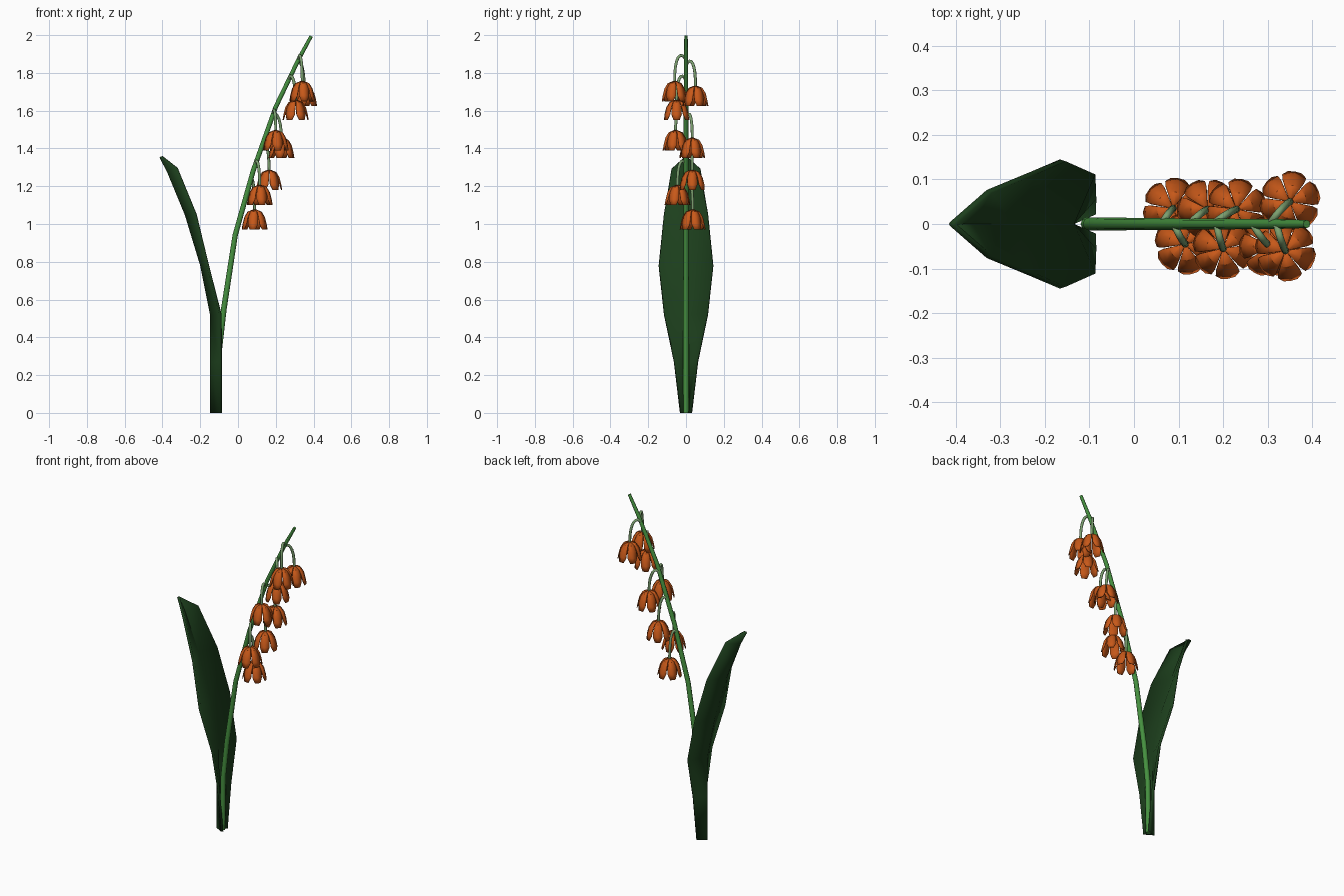
import bpy, bmesh, math
from mathutils import Vector

if "Cube" in bpy.data.objects:
    bpy.data.objects.remove(bpy.data.objects["Cube"])


def material(name, rgb):
    m = bpy.data.materials.new(name)
    m.diffuse_color = (*rgb, 1)
    m.use_nodes = True
    m.node_tree.nodes["Principled BSDF"].inputs["Base Color"].default_value = m.diffuse_color
    return m


LEAF = material("dark_green", (0.012, 0.05, 0.012))
STEM = material("stem_green", (0.06, 0.28, 0.05))
STALK = material("pale_green", (0.2, 0.35, 0.16))
PETAL = material("orange", (0.58, 0.1, 0.01))


def finish(obj, mat, angle=35):
    obj.data.materials.clear()
    obj.data.materials.append(mat)
    bpy.ops.object.select_all(action='DESELECT')
    obj.select_set(True)
    bpy.context.view_layer.objects.active = obj
    bpy.ops.object.shade_smooth_by_angle(angle=math.radians(angle))


def tube(name, points, radii, mat):
    """Round tube swept along a path, turned into a mesh."""
    curve = bpy.data.curves.new(name, 'CURVE')
    curve.dimensions = '3D'
    curve.bevel_depth = 1
    curve.bevel_resolution = 2
    curve.use_fill_caps = True
    spline = curve.splines.new('POLY')
    spline.points.add(len(points) - 1)
    for p, co, r in zip(spline.points, points, radii):
        p.co = (*co, 1)
        p.radius = r
    obj = bpy.data.objects.new(name, curve)
    bpy.context.collection.objects.link(obj)
    bpy.ops.object.select_all(action='DESELECT')
    obj.select_set(True)
    bpy.context.view_layer.objects.active = obj
    bpy.ops.object.convert(target='MESH')
    finish(bpy.context.object, mat, 60)


def sheet(name, grids, thickness, offset, mat):
    """Thickened surface from one or more grids of points."""
    bm = bmesh.new()
    for grid in grids:
        rows = [[bm.verts.new(p) for p in row] for row in grid]
        for a, b in zip(rows, rows[1:]):
            for i in range(len(a) - 1):
                bm.faces.new((a[i], a[i + 1], b[i + 1], b[i]))
    mesh = bpy.data.meshes.new(name)
    bm.to_mesh(mesh)
    bm.free()
    obj = bpy.data.objects.new(name, mesh)
    bpy.context.collection.objects.link(obj)
    mod = obj.modifiers.new("thickness", 'SOLIDIFY')
    mod.thickness = thickness
    mod.offset = offset
    finish(obj, mat)


# Stem
stem_path = [(-0.105, 0, 0), (-0.1, 0, 0.33), (-0.075, 0, 0.55), (-0.015, 0, 0.94),
             (0.08, 0, 1.28), (0.2, 0, 1.62), (0.325, 0, 1.88), (0.388, 0, 1.995)]
tube("stem", stem_path, [0.015, 0.015, 0.015, 0.014, 0.013, 0.012, 0.011, 0.009], STEM)

# Leaf: rib x, rib z, edge x, edge z, half width
leaf_rows = [(-0.141, 0, -0.09, 0, 0.027), (-0.141, 0.27, -0.09, 0.27, 0.06),
             (-0.141, 0.52, -0.093, 0.52, 0.114), (-0.193, 0.78, -0.16, 0.78, 0.143),
             (-0.275, 1.05, -0.225, 1.05, 0.115), (-0.37, 1.28, -0.325, 1.295, 0.073),
             (-0.41, 1.355, -0.405, 1.358, 0.003)]
sheet("leaf", [[[(ex, -w, ez), (rx, 0, rz), (ex, w, ez)] for rx, rz, ex, ez, w in leaf_rows]],
      0.014, 0, LEAF)

# Bell profile: radius, height, share of the petal's sector
profile = [(0.008, 0.055, 1.0), (0.036, 0.044, 0.94), (0.053, 0.016, 0.93),
           (0.062, -0.02, 0.86), (0.067, -0.05, 0.45)]


def bell(name, center, turn):
    petals = []
    for k in range(6):
        mid = turn + k * math.tau / 6
        grid = []
        for r, z, share in profile:
            half = math.pi / 6 * share
            grid.append([center + Vector((r * math.cos(mid + t * half),
                                          r * math.sin(mid + t * half), z))
                         for t in (-1, 0, 1)])
        petals.append(grid)
    sheet(name, petals, 0.004, 0, PETAL)


def stem_at(z):
    for a, b in zip(stem_path, stem_path[1:]):
        if a[2] <= z <= b[2]:
            return Vector(a).lerp(Vector(b), (z - a[2]) / (b[2] - a[2]))


# Flowers: bell centre and height where the stalk leaves the stem
flowers = [(0.34, -0.06, 1.70, 1.87), (0.35, 0.05, 1.675, 1.84), (0.305, -0.05, 1.60, 1.76),
           (0.20, -0.055, 1.44, 1.58), (0.23, 0.033, 1.40, 1.56), (0.165, 0.033, 1.23, 1.41),
           (0.115, -0.045, 1.15, 1.31), (0.088, 0.035, 1.02, 1.22)]
for n, (x, y, z, attach) in enumerate(flowers, 1):
    c = Vector((x, y, z))
    bell(f"flower_{n}", c, n * 0.7)
    # Arching stalk: cubic curve rising from the stem, hanging to the bell
    p0, p3 = stem_at(attach), c + Vector((0, 0, 0.05))
    p1 = p0 + Vector(((x - p0.x) * 0.3, y * 0.5, 0.055))
    p2 = Vector((x, y * 1.05, attach + 0.01))
    path = []
    for i in range(9):
        t = i / 8
        path.append(p0 * (1 - t) ** 3 + p1 * 3 * t * (1 - t) ** 2
                    + p2 * 3 * t * t * (1 - t) + p3 * t ** 3)
    tube(f"stalk_{n}", path, [0.008] * 9, STALK)
